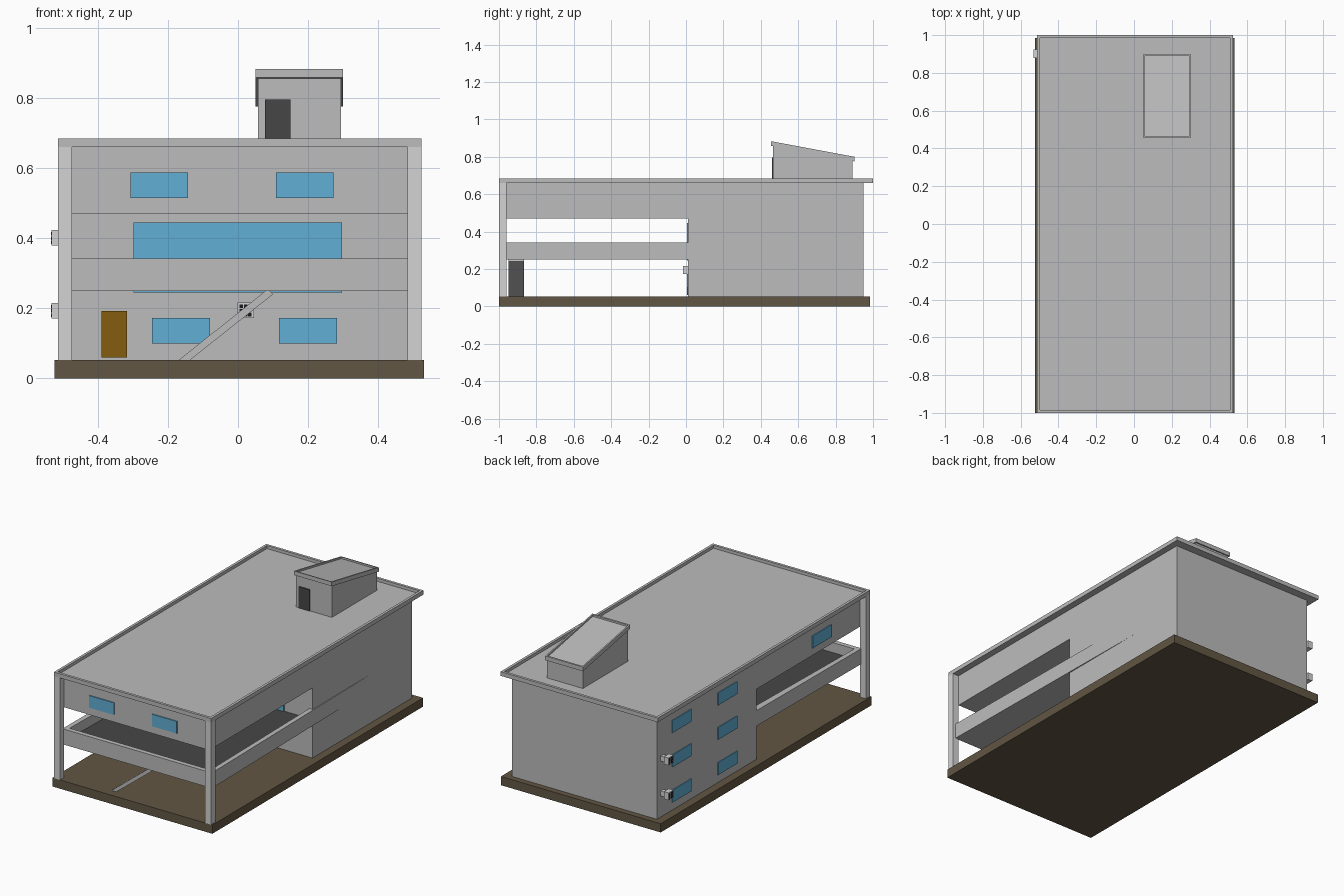
import bpy, bmesh, math
from mathutils import Matrix

if "Cube" in bpy.data.objects:
    bpy.data.objects.remove(bpy.data.objects["Cube"])


def material(name, r, g, b):
    lin = [((c / 255 + 0.055) / 1.055) ** 2.4 for c in (r, g, b)]
    m = bpy.data.materials.new(name)
    m.diffuse_color = (*lin, 1)
    m.use_nodes = True
    m.node_tree.nodes["Principled BSDF"].inputs["Base Color"].default_value = m.diffuse_color
    return m


GREY = material("concrete grey", 188, 188, 188)
PALE = material("pale grey", 212, 212, 212)
BROWN = material("earth brown", 98, 86, 67)
BLUE = material("window blue", 97, 175, 213)
WOOD = material("door wood", 132, 93, 15)
DARK = material("dark grey", 70, 70, 70)
BLACK = material("grille black", 25, 25, 25)


def finish(name, bm, *mats):
    bmesh.ops.recalc_face_normals(bm, faces=bm.faces)
    me = bpy.data.meshes.new(name)
    bm.to_mesh(me)
    bm.free()
    for m in mats:
        me.materials.append(m)
    ob = bpy.data.objects.new(name, me)
    bpy.context.collection.objects.link(ob)
    return ob


def prism(bm, pts, lo, hi, axis="z"):
    """Extrude a 2D outline between lo and hi along an axis."""
    put = {"z": lambda a, b, c: (a, b, c),
           "x": lambda a, b, c: (c, a, b),
           "y": lambda a, b, c: (a, c, b)}[axis]
    bot = [bm.verts.new(put(a, b, lo)) for a, b in pts]
    top = [bm.verts.new(put(a, b, hi)) for a, b in pts]
    bm.faces.new(bot)
    bm.faces.new(top)
    n = len(pts)
    for i in range(n):
        j = (i + 1) % n
        bm.faces.new((bot[i], bot[j], top[j], top[i]))


def box(name, mat, x, y, z):
    bm = bmesh.new()
    prism(bm, [(x[0], y[0]), (x[1], y[0]), (x[1], y[1]), (x[0], y[1])], *z)
    return finish(name, bm, mat)


def tray(name, mats, pts, z, rim, depth):
    """Slab whose top is inset and sunk to leave a raised rim."""
    bm = bmesh.new()
    prism(bm, pts, *z)
    bmesh.ops.recalc_face_normals(bm, faces=bm.faces)
    top = max(bm.faces, key=lambda f: f.calc_center_median().z)
    bmesh.ops.inset_region(bm, faces=[top], thickness=rim)
    ext = bmesh.ops.extrude_discrete_faces(bm, faces=[top])["faces"][0]
    for v in ext.verts:
        v.co.z -= depth
    ext.material_index = len(mats) - 1
    return finish(name, bm, *mats)


def rect(x0, x1, y0, y1):
    return [(x0, y0), (x1, y0), (x1, y1), (x0, y1)]


# Ground plate
box("base", BROWN, (-0.523, 0.531), (-1, 0.985), (0, 0.052))

# Closed rear block and the upper storey spanning the whole length
box("rear_block", GREY, (-0.474, 0.483), (0.012, 0.95), (0.05, 0.47))
box("upper_storey", GREY, (-0.474, 0.483), (-0.96, 0.95), (0.47, 0.662))

# Main roof with raised rim
tray("roof", [GREY], rect(-0.514, 0.523, -1, 1), (0.66, 0.685), 0.022, 0.018)

# Front corner columns
for side, x in (("left", -0.514), ("right", 0.483)):
    box(side + "_column", PALE, (x, x + 0.04), (-1, -0.96), (0.05, 0.66))

# Open terrace with parapet, its right edge running slightly into the wall
tray("terrace", [GREY, DARK],
     [(-0.483, -0.965), (0.503, -0.965), (0.483, 0.575), (-0.45, 0.575), (-0.474, 0.012)],
     (0.25, 0.342), 0.04, 0.06)

# Ramp up to the terrace
bm = bmesh.new()
prism(bm, [(-0.172, 0.05), (-0.14, 0.05), (0.1, 0.24), (0.085, 0.255)], -0.95, -0.865, "y")
finish("ramp", bm, GREY)

# Windows and doors facing the front
FRONT = [("terrace_window", BLUE, -0.298, 0.297, 0.245, 0.445, 0.012),
         ("ground_window_left", BLUE, -0.246, -0.08, 0.10, 0.172, 0.012),
         ("ground_window_right", BLUE, 0.117, 0.283, 0.10, 0.172, 0.012),
         ("ground_door", WOOD, -0.39, -0.316, 0.06, 0.192, 0.012),
         ("upper_window_left", BLUE, -0.306, -0.143, 0.515, 0.587, -0.96),
         ("upper_window_right", BLUE, 0.109, 0.272, 0.515, 0.587, -0.96),
         ("roof_door", DARK, 0.077, 0.15, 0.668, 0.795, 0.465)]
for name, mat, x0, x1, z0, z1, y in FRONT:
    box(name, mat, (x0, x1), (y - 0.006, y + 0.002), (z0, z1))

# Windows along the left wall
spots = [(y, z) for y in (0.63, 0.20) for z in (0.10, 0.31, 0.515)] + [(-0.69, 0.515)]
for i, (y, z) in enumerate(spots):
    box(f"side_window_{i}", BLUE, (-0.479, -0.472), (y, y + 0.18), (z, z + 0.073))


# Cooling units: small box with a square grille on its outer face
def cooler(name, place):
    bm = bmesh.new()
    prism(bm, rect(-0.023, 0.023, -0.022, 0.022), 0, 0.03, "y")
    bmesh.ops.transform(bm, matrix=place, verts=bm.verts)
    finish(name, bm, PALE)
    bm = bmesh.new()
    for i in range(3):
        for j in range(3):
            a, b = -0.018 + i * 0.0125, -0.018 + j * 0.0125
            prism(bm, rect(a, a + 0.01, b, b + 0.01), -0.001, 0.002, "y")
    bmesh.ops.transform(bm, matrix=place, verts=bm.verts)
    finish(name + "_grille", bm, BLACK)


cooler("front_cooler", Matrix.Translation((0.022, -0.016, 0.194)))
for level, z in (("low", 0.193), ("high", 0.401)):
    turn = Matrix.Rotation(-math.pi / 2, 4, "Z")
    cooler(level + "_side_cooler", Matrix.Translation((-0.532, 0.902, z)) @ turn)
    box(level + "_cooler_bracket", PALE, (-0.503, -0.47), (0.89, 0.915), (z - 0.015, z + 0.015))

# Stair house on the roof with a sloping side profile
bm = bmesh.new()
prism(bm, [(0.465, 0.665), (0.89, 0.665), (0.89, 0.785), (0.465, 0.865)], 0.057, 0.294, "x")
finish("stair_house", bm, GREY)

# Its sloping roof, also with a raised rim
lid = tray("stair_house_roof", [GREY], rect(0.05, 0.299, 0.455, 0.9), (0, 0.025), 0.012, 0.01)
for v in lid.data.vertices:
    v.co.z += 0.858 - (v.co.y - 0.455) * 0.083 / 0.445
